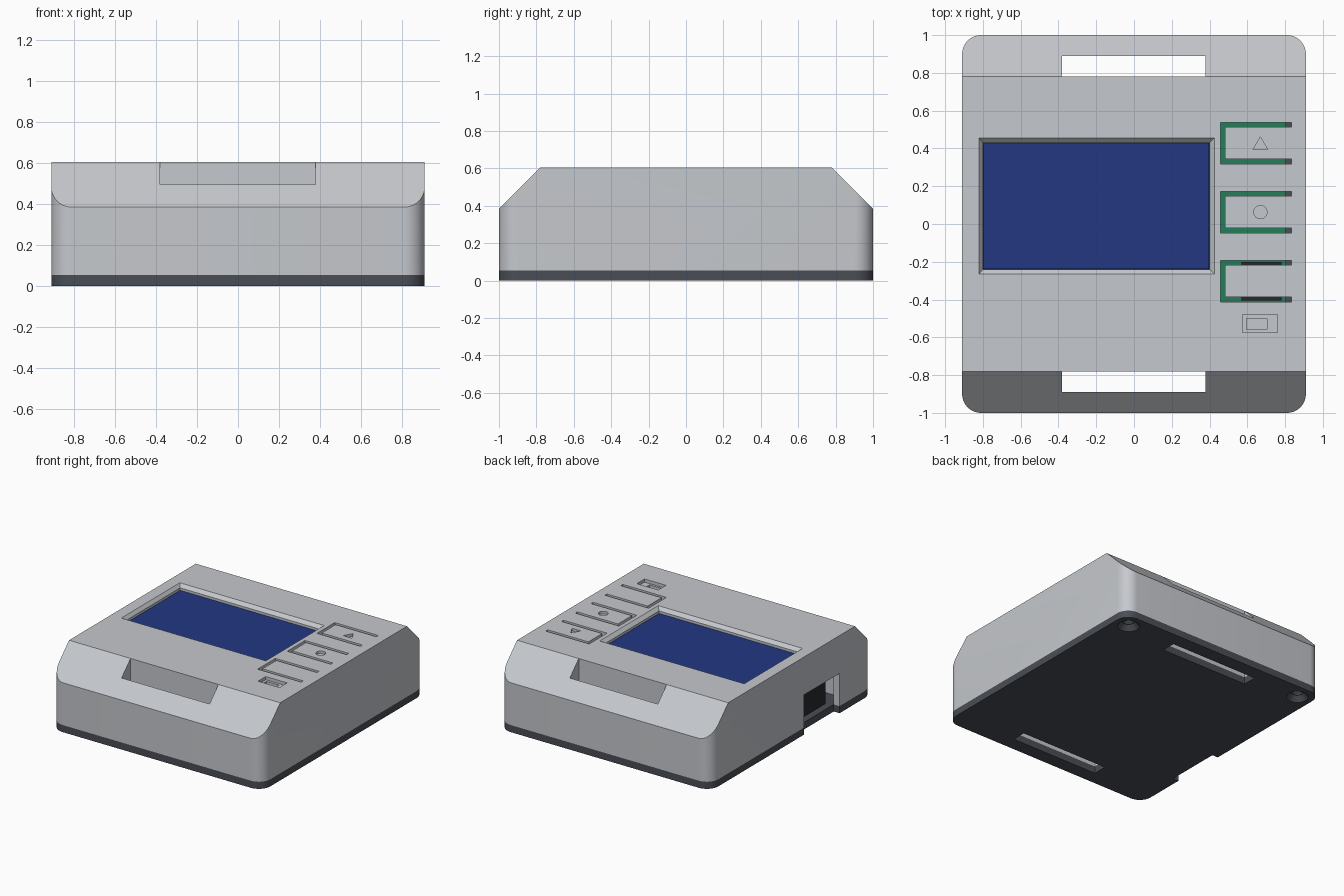
import bpy, bmesh, math
from mathutils import Vector

old = bpy.data.objects.get("Cube")
if old:
    bpy.data.objects.remove(old, do_unlink=True)

W, D, H = 0.91, 1.0, 0.605      # half width, half depth, height
BASE, CEIL = 0.055, 0.545       # base plate top, underside of the lid
FLAT = 0.78                     # half depth of the flat top


def material(name, rgb):
    m = bpy.data.materials.new(name)
    m.use_nodes = True
    m.diffuse_color = (*rgb, 1)
    m.node_tree.nodes["Principled BSDF"].inputs["Base Color"].default_value = (*rgb, 1)
    return m


GREY = material("light grey plastic", (0.56, 0.58, 0.61))
DARK = material("charcoal plastic", (0.068, 0.075, 0.09))
BLUE = material("screen blue", (0.016, 0.038, 0.225))
GREEN = material("board green", (0.018, 0.2, 0.1))
BLACK = material("black component", (0.02, 0.022, 0.027))


def rect(x0, x1, y0, y1):
    return [(x0, y0), (x1, y0), (x1, y1), (x0, y1)]


def ring(x, y, r, n, turn=0.0):
    return [(x + r * math.cos(turn + math.tau * i / n),
             y + r * math.sin(turn + math.tau * i / n)) for i in range(n)]


def rounded(w, d, r, n=10):
    pts = []
    for q, (sx, sy) in enumerate([(1, 1), (-1, 1), (-1, -1), (1, -1)]):
        for i in range(n + 1):
            a = math.pi / 2 * (q + i / n)
            pts.append((sx * (w - r) + r * math.cos(a), sy * (d - r) + r * math.sin(a)))
    return pts


def prism(name, pts, z0, z1, mat=None, top=None):
    """Upright prism, or a tapered one if a different top outline is given."""
    bm = bmesh.new()
    low = [bm.verts.new((x, y, z0)) for x, y in pts]
    high = [bm.verts.new((x, y, z1)) for x, y in (top or pts)]
    bm.faces.new(low)
    bm.faces.new(high)
    for i in range(len(low)):
        j = (i + 1) % len(low)
        bm.faces.new((low[i], low[j], high[j], high[i]))
    bmesh.ops.recalc_face_normals(bm, faces=bm.faces)
    mesh = bpy.data.meshes.new(name)
    bm.to_mesh(mesh)
    bm.free()
    ob = bpy.data.objects.new(name, mesh)
    bpy.context.collection.objects.link(ob)
    if mat:
        mesh.materials.append(mat)
    return ob


def cut(ob, pts, z0, z1, top=None):
    """Subtract a prism from an object and discard the cutter."""
    tool = prism("cutter", pts, z0, z1, top=top)
    tool.hide_render = True
    mod = ob.modifiers.new("cut", "BOOLEAN")
    mod.operation, mod.solver, mod.object = "DIFFERENCE", "EXACT", tool
    bpy.context.view_layer.objects.active = ob
    bpy.ops.object.modifier_apply(modifier=mod.name)
    bpy.data.objects.remove(tool, do_unlink=True)


# Upper shell: rounded block with sloped front and back shoulders
shell = prism("upper_shell", rounded(W, D, 0.1), BASE, H, GREY)
bm = bmesh.new()
bm.from_mesh(shell.data)
for s in (-1, 1):
    res = bmesh.ops.bisect_plane(bm, geom=bm.verts[:] + bm.edges[:] + bm.faces[:],
                                 plane_co=Vector((0, s * FLAT, H)),
                                 plane_no=Vector((0, s, 1)), clear_outer=True)
    rim = [e for e in bm.edges if e.is_boundary]
    bmesh.ops.holes_fill(bm, edges=rim, sides=0)
bmesh.ops.remove_doubles(bm, verts=bm.verts, dist=1e-5)
bmesh.ops.recalc_face_normals(bm, faces=bm.faces)
bm.to_mesh(shell.data)
bm.free()

# Hollow inside
cut(shell, rect(-0.86, 0.86, -0.72, 0.72), 0, CEIL)

# Base plate
base = prism("base_plate", rounded(W, D, 0.1), 0, BASE, DARK)

# Strap slots through shell and plate
for s in (-1, 1):
    y0, y1 = sorted((s * FLAT, s * 0.89))
    for part in (shell, base):
        cut(part, rect(-0.38, 0.378, y0, y1), -0.1, 0.8)

# Countersunk screw holes at the back of the plate
for s in (-1, 1):
    x, y = s * 0.79, 0.88
    cut(base, ring(x, y, 0.08, 24), -0.001, 0.04, top=ring(x, y, 0.045, 24))
    cut(base, ring(x, y, 0.04, 24), 0.02, 0.1)

# Connector opening in the side
cut(shell, rect(-1, -0.8, -0.59, -0.15), 0, 0.31)
cut(base, rect(-1, -0.86, -0.59, -0.15), -0.1, 0.1)

# Screen window with a bevelled rim
cut(shell, rect(-0.8, 0.4, -0.24, 0.43), 0.5, 0.7)
cut(shell, rect(-0.8, 0.4, -0.24, 0.43), 0.58, 0.63,
    top=rect(-0.84, 0.45, -0.29, 0.48))

# Flexible buttons: U-shaped slits open towards the hinge side
GAP, X0, X1 = 0.025, 0.457, 0.833
for y in (0.428, 0.063, -0.302):
    h = 0.11
    cut(shell, [(X0, y - h), (X1, y - h), (X1, y - h + GAP), (X0 + GAP, y - h + GAP),
                (X0 + GAP, y + h - GAP), (X1, y + h - GAP), (X1, y + h), (X0, y + h)],
        0.5, 0.7)

# Engraved button symbols
cut(shell, ring(0.669, 0.416, 0.045, 3, math.pi / 2), H - 0.02, 0.7)
cut(shell, ring(0.669, 0.063, 0.035, 24), H - 0.02, 0.7)

# Slide switch recess with a deeper pocket
cut(shell, rect(0.575, 0.76, -0.575, -0.48), H - 0.025, 0.7)
cut(shell, rect(0.595, 0.705, -0.558, -0.5), H - 0.05, 0.7)

# Display, circuit board and its components
prism("display_body", rect(-0.83, 0.43, -0.27, 0.46), 0.41, CEIL - 0.002, BLACK)
prism("display_panel", rect(-0.798, 0.398, -0.238, 0.428), CEIL - 0.002, 0.562, BLUE)
prism("circuit_board", rect(-0.82, 0.805, -0.62, 0.62), 0.38, 0.41, GREEN)
prism("button_component", rect(0.57, 0.78, -0.405, -0.2), 0.41, 0.48, BLACK)
prism("side_connector", rect(-0.85, -0.55, -0.5, -0.155), 0.09, 0.29, BLACK)

# Smooth the rounded corners only
for ob in (shell, base):
    bpy.ops.object.select_all(action="DESELECT")
    ob.select_set(True)
    bpy.context.view_layer.objects.active = ob
    bpy.ops.object.shade_smooth_by_angle(angle=math.radians(25))
